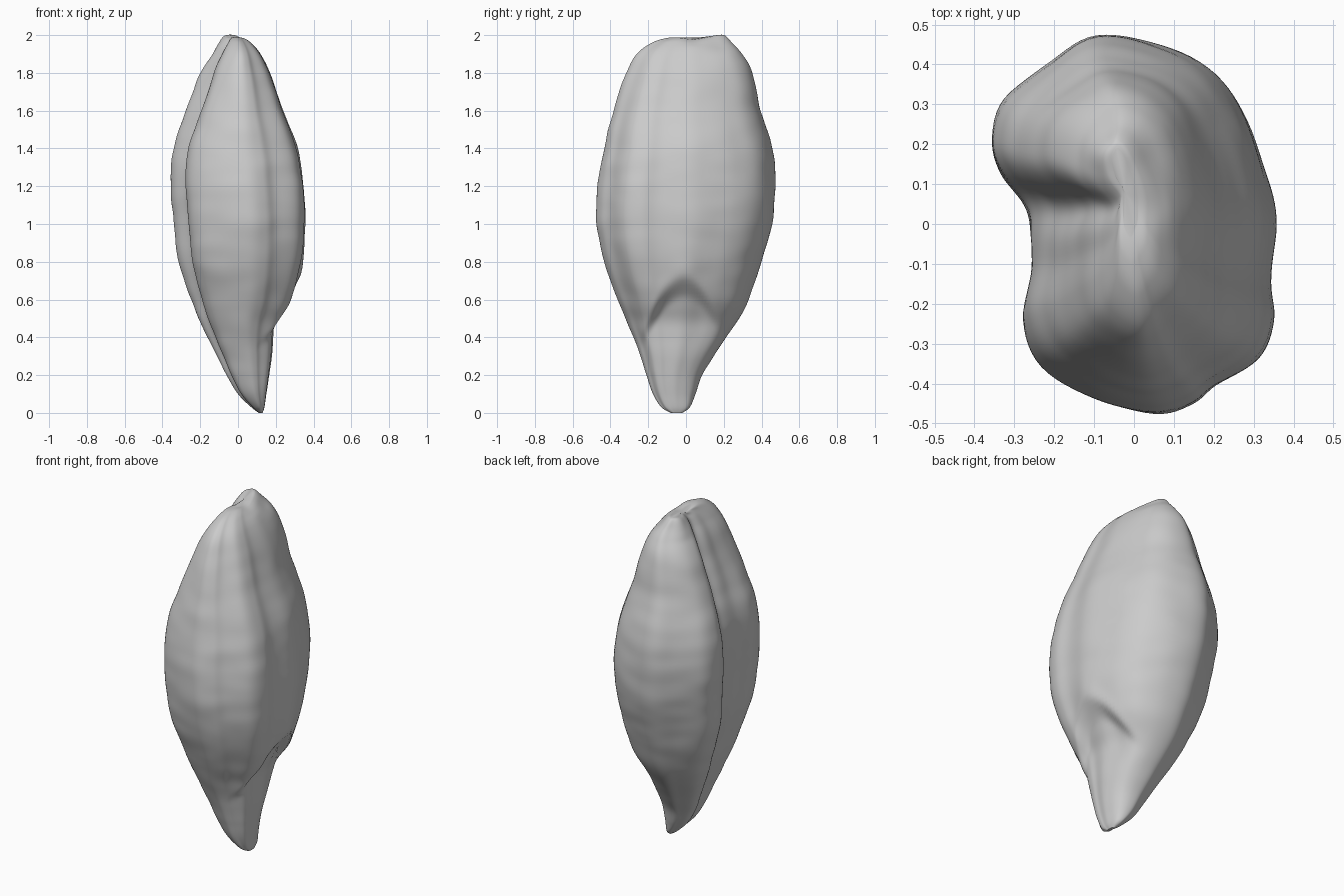
import bpy
import bmesh
import math
from mathutils import Vector, noise

cube = bpy.data.objects.get("Cube")
if cube:
    bpy.data.objects.remove(cube, do_unlink=True)

# Height stations: z, left x, right x, front y, back y
STATIONS = [
    (0, .11, .13, -.08, -.02), (.03, .07, .14, -.13, .02), (.1, 0, .15, -.175, .05),
    (.2, -.06, .165, -.21, .085), (.3, -.11, .18, -.24, .145), (.45, -.185, .215, -.3, .245),
    (.6, -.25, .285, -.36, .33), (.8, -.315, .34, -.435, .4), (1, -.34, .358, -.473, .455),
    (1.2, -.358, .35, -.47, .473), (1.4, -.343, .315, -.435, .455), (1.6, -.275, .24, -.385, .395),
    (1.8, -.195, .17, -.315, .35), (1.9, -.13, .12, -.26, .295),
    (1.96, -.08, .07, -.18, .24), (1.985, -.055, .035, -.1, .21), (1.99, -.035, .01, -.03, .19)]

# Lobed cross-section in unit half-widths, counter-clockwise from the right
OUTLINE = [
    (1, 0), (.93, .25), (.79, .55), (.57, .79), (.2, .95), (-.25, 1), (-.57, .86),
    (-.9, .66), (-1, .45), (-.95, .27), (-.8, .1), (-.74, -.04), (-.71, -.25),
    (-.77, -.52), (-.65, -.76), (-.28, -.92), (.13, -1), (.4, -.95), (.57, -.85),
    (.87, -.7), (.97, -.5), (.96, -.3)]


def spline(points, t, closed=False):
    """Smooth curve through the points; t counts points."""
    n = len(points)
    i = min(int(t), n - 1 if closed else n - 2)
    u = t - i
    pick = (lambda k: points[k % n]) if closed else (lambda k: points[max(0, min(n - 1, k))])
    a, b, c, d = (Vector(pick(i + k)) for k in (-1, 0, 1, 2))
    return b + .5 * u * (c - a + u * (2 * a - 5 * b + 4 * c - d + u * (3 * (b - c) + d - a)))


def bell(x, width):
    return math.exp(-(x / width) ** 2)


def ramp(x, low, high):
    u = max(0, min(1, (x - low) / (high - low)))
    return u * u * (3 - 2 * u)


def surface_point(station, unit):
    z, left, right, front, back = station
    ux, uy = unit
    # Rear lobe grows fuller toward the tip
    swell = 1 + .06 * ramp(z, 1.45, 1.85) * bell(ux + .75, .35) * bell(uy - .75, .35)
    half = (right - left) / 2
    x = (left + right) / 2 + ux * swell * half
    y = (front + back) / 2 + uy * swell * (back - front) / 2
    # Long crease between the lobes, and a slimmer front lobe toward the tip
    if ux < 0:
        x += half * bell(uy - .1, .17) * (.03 + .27 * ramp(z, 1.2, 1.85))
        x -= half * ux * .18 * ramp(z, 1.3, 1.8) * ramp(-uy, -.1, .3)
    # Germ hollow under an arched ridge
    else:
        arch = .68 - 6 * (y + .01) ** 2
        hollow = ramp(arch - z, -.05, .08) * ramp(z, .28, .58) * ramp(ux, .2, .9)
        x -= .045 * hollow * (1 - .5 * ramp(y, .06, .2))
        x += .008 * bell(z - arch - .05, .06) * bell(y, .15) * ramp(ux, .2, .8)
    # Lightly wrinkled skin
    fade = ramp(z, .05, .5) * (1 - ramp(z, 1.7, 1.98))
    ripple = noise.noise(Vector((x * 5, y * 5, z * 11))) * .004
    ripple += noise.noise(Vector((x * 6 + 9, y * 6, z * 3))) * .005
    x += ripple * fade * ux
    y += ripple * fade * uy
    # Small knob on the rear lobe
    x -= .025 * ramp(z, 1.88, 1.98) * bell(y - .19, .08)
    z += ramp(z, 1.93, 1.99) * (.012 * bell(y - .19, .05) - .012 * bell(y - .04, .06))
    return Vector((x, y, z))


# Loft the kernel skin
SIDES, ROWS = 132, 150
bm = bmesh.new()
rings = []
for r in range(ROWS + 1):
    station = spline(STATIONS, r / ROWS * (len(STATIONS) - 1))
    rings.append([bm.verts.new(surface_point(
        station, spline(OUTLINE, s / SIDES * len(OUTLINE), True))) for s in range(SIDES)])
for low, high in zip(rings, rings[1:]):
    for s in range(SIDES):
        e = (s + 1) % SIDES
        bm.faces.new((low[s], low[e], high[e], high[s]))

# Close both ends with fans
for ring in (rings[0], rings[-1]):
    centre = bm.verts.new(sum((v.co for v in ring), Vector()) / SIDES)
    for s in range(SIDES):
        bm.faces.new((ring[s], ring[(s + 1) % SIDES], centre))
bmesh.ops.recalc_face_normals(bm, faces=bm.faces)
mesh = bpy.data.meshes.new("grain_kernel")
bm.to_mesh(mesh)
bm.free()

# Plain grey finish
grey = bpy.data.materials.new("plain_grey")
grey.use_nodes = True
grey.diffuse_color = (.6, .6, .6, 1)
grey.node_tree.nodes["Principled BSDF"].inputs["Base Color"].default_value = (.6, .6, .6, 1)
mesh.materials.append(grey)

kernel = bpy.data.objects.new("grain_kernel", mesh)
bpy.context.collection.objects.link(kernel)
bpy.context.view_layer.objects.active = kernel
kernel.select_set(True)
bpy.ops.object.shade_smooth_by_angle(angle=math.radians(60))
